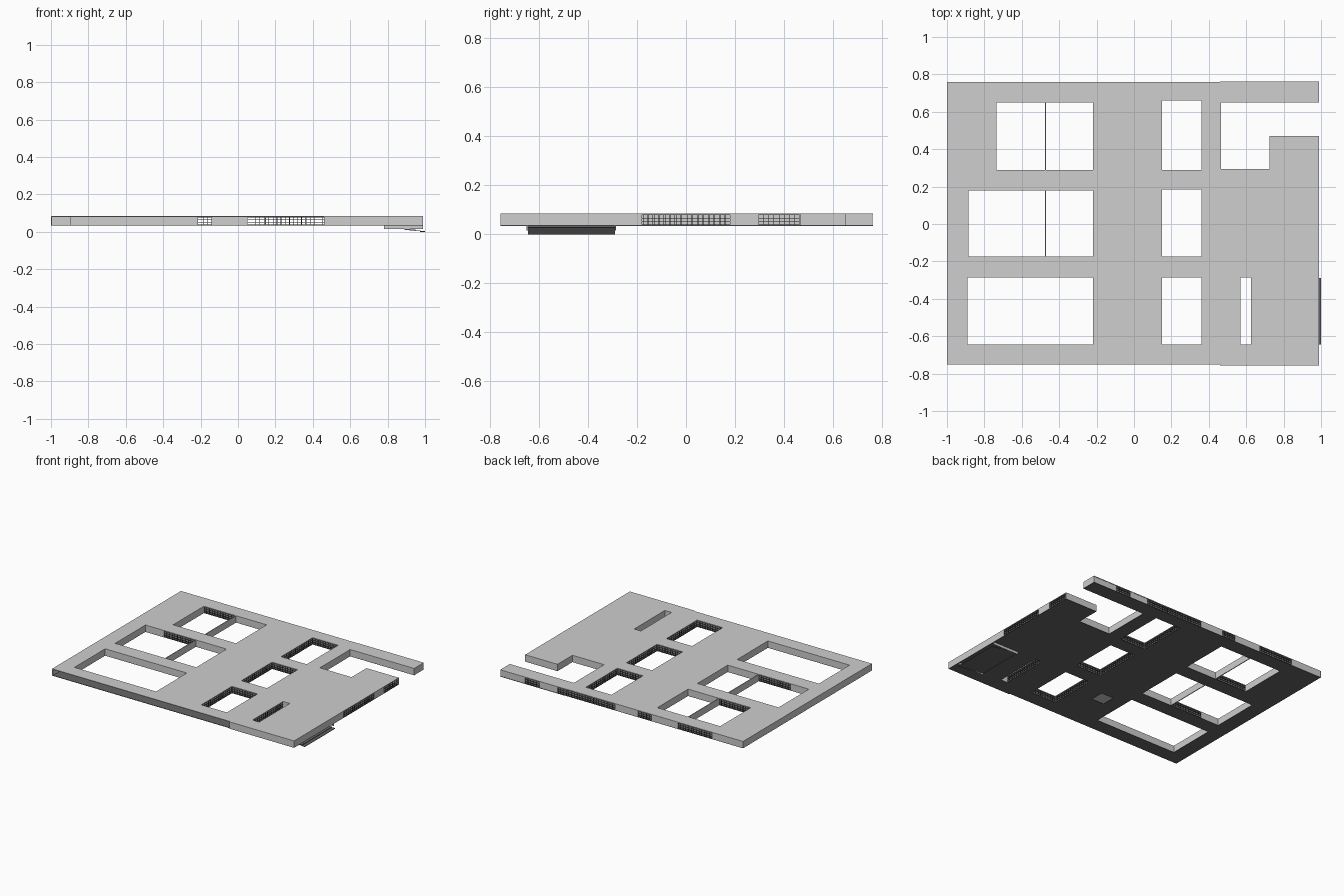
import bpy, bmesh

if "Cube" in bpy.data.objects:
    bpy.data.objects.remove(bpy.data.objects["Cube"])

Z_FLOOR, Z_ROOF = 0.035, 0.085
SLAB = 0.005
WALL = 0.006


def material(name, v):
    m = bpy.data.materials.new(name)
    m.diffuse_color = (v, v, v, 1)
    m.use_nodes = True
    m.node_tree.nodes["Principled BSDF"].inputs["Base Color"].default_value = m.diffuse_color
    return m


GREY = material("light grey", 0.62)
DARK = material("dark grey", 0.13)
FRAME = material("charcoal", 0.06)


def finish(name, bm, mat):
    me = bpy.data.meshes.new(name)
    bm.to_mesh(me)
    bm.free()
    me.materials.append(mat)
    ob = bpy.data.objects.new(name, me)
    bpy.context.collection.objects.link(ob)
    return ob


def add_box(bm, x0, x1, y0, y1, z0, z1):
    r = bmesh.ops.create_cube(bm, size=1)
    for v in r["verts"]:
        v.co = (x0 if v.co.x < 0 else x1, y0 if v.co.y < 0 else y1,
                z0 if v.co.z < 0 else z1)


def plate(name, outline, holes, z0, z1, mat):
    """Flat slab: union of rectangles minus rectangular openings."""
    rects = outline + holes
    xs = sorted({r[i] for r in rects for i in (0, 1)})
    ys = sorted({r[i] for r in rects for i in (2, 3)})
    inside = lambda x, y, rs: any(a < x < b and c < y < d for a, b, c, d in rs)
    bm = bmesh.new()
    grid = {(x, y): bm.verts.new((x, y, z0)) for x in xs for y in ys}
    for x0, x1 in zip(xs, xs[1:]):
        for y0, y1 in zip(ys, ys[1:]):
            mx, my = (x0 + x1) / 2, (y0 + y1) / 2
            if inside(mx, my, outline) and not inside(mx, my, holes):
                bm.faces.new([grid[p] for p in ((x0, y0), (x1, y0), (x1, y1), (x0, y1))])
    bmesh.ops.delete(bm, geom=[v for v in bm.verts if not v.link_faces], context="VERTS")
    r = bmesh.ops.extrude_face_region(bm, geom=bm.faces[:])
    for v in r["geom"]:
        if isinstance(v, bmesh.types.BMVert):
            v.co.z = z1
    bmesh.ops.recalc_face_normals(bm, faces=bm.faces)
    return finish(name, bm, mat)


walls, frames = bmesh.new(), bmesh.new()
ZB, ZT = Z_FLOOR, Z_ROOF - SLAB


def wall(axis, c, a, b, windows=()):
    """Wall along an axis at coordinate c; windows become open mullion grids."""
    def put(bm, s, e, z0, z1, t):
        if axis == "x":
            add_box(bm, s, e, c - t / 2, c + t / 2, z0, z1)
        else:
            add_box(bm, c - t / 2, c + t / 2, s, e, z0, z1)
    pos = a
    for w0, w1 in sorted(windows):
        if w0 > pos:
            put(walls, pos, w0, ZB, ZT, WALL)
        n = max(2, round((w1 - w0) / 0.022))
        for i in range(n + 1):
            s = w0 + (w1 - w0) * i / n
            put(frames, s - 0.001, s + 0.001, ZB, ZT, 0.004)
        for k in range(4):
            z = ZB + 0.003 + (ZT - ZB - 0.004) * k / 3
            put(frames, w0, w1, z - 0.001, z + 0.001, 0.004)
        pos = w1
    if pos < b:
        put(walls, pos, b, ZB, ZT, WALL)


# Courtyards: x0, x1, y0, y1
left_courts = [(-0.735, -0.22, 0.29, 0.65), (-0.885, -0.22, -0.175, 0.18),
               (-0.89, -0.22, -0.645, -0.285)]
mid_courts = [(0.15, 0.36, 0.29, 0.66), (0.15, 0.36, -0.175, 0.185),
              (0.15, 0.36, -0.645, -0.285)]
slot = (0.57, 0.625, -0.645, -0.285)
notch = [(0.465, 0.725, 0.295, 0.65), (0.725, 0.99, 0.47, 0.65)]
holes = left_courts + mid_courts + [slot] + notch
outline = [(-1, 0.46, -0.75, 0.76), (0.46, 0.99, -0.757, 0.762)]

# Roof and floor slabs
plate("roof", outline, holes, Z_ROOF - SLAB, Z_ROOF, GREY)
hatch = (-0.11, -0.01, -0.45, -0.35)
plate("floor", outline, holes + [hatch], Z_FLOOR - 0.001, Z_FLOOR + 0.002, DARK)

# Courtyard walls
H = WALL / 2
for i, (x0, x1, y0, y1) in enumerate(left_courts):
    win = [(-0.735, -0.47)] if i < 2 else []
    wall("x", y0 - H, x0 - WALL, x1 + WALL, win)
    wall("x", y1 + H, x0 - WALL, x1 + WALL, win)
    wall("y", x0 - H, y0, y1)
    wall("y", x1 + H, y0, y1)
    if i < 2:  # thin divider between twin courtyards
        add_box(walls, -0.476, -0.47, y0, y1, Z_FLOOR, Z_ROOF)
for x0, x1, y0, y1 in mid_courts:
    for y in (y0 - H, y1 + H):
        wall("x", y, x0 - WALL, x1 + WALL, [(x0, x1)])
    for x in (x0 - H, x1 + H):
        wall("y", x, y0, y1, [(y0, y1)])
x0, x1, y0, y1 = slot
for y in (y0 - H, y1 + H):
    wall("x", y, x0, x1)
wall("y", x0 - H, y0, y1, [(y0, y1)])
wall("y", x1 + H, y0, y1)

# Stepped open courtyard at the rear right corner
wall("y", 0.465 - H, 0.295, 0.65)
wall("x", 0.295 - H, 0.465, 0.725)
wall("y", 0.725 + H, 0.295, 0.47)
wall("x", 0.47 - H, 0.725, 0.99)
wall("x", 0.65 + H, 0.465, 0.99)

# Outer walls; the front is open left of x = 0.46
wall("x", 0.76 - H, -1, 0.99, [(-0.745, -0.465), (-0.25, -0.14), (0.05, 0.52), (0.67, 0.79)])
wall("y", -1 + H, -0.75, 0.757)
wall("x", -0.757 + H, 0.46, 0.99)
wall("y", 0.46 + H, -0.757, -0.65)
wall("y", 0.99 - H, -0.757, 0.47, [(-0.18, 0.18), (0.295, 0.465)])
wall("y", 0.99 - H, 0.65, 0.76)
finish("walls", walls, GREY)
finish("window_frames", frames, FRAME)

# Entrance stair hanging below the right side
bm = bmesh.new()
n = 8
for i in range(n):
    x = 0.78 + 0.22 * i / n
    z = 0.034 - 0.030 * (i + 1) / n
    add_box(bm, x, x + 0.22 / n, -0.645, -0.29, z - 0.004, z)
    add_box(bm, x, x + 0.003, -0.645, -0.29, z - 0.002, z + 0.004)
finish("entrance_steps", bm, DARK)
bm = bmesh.new()
for y in (-0.65, -0.29):
    add_box(bm, 0.78, 0.988, y, y + 0.005, 0.016, Z_FLOOR)
finish("stair_sides", bm, GREY)
